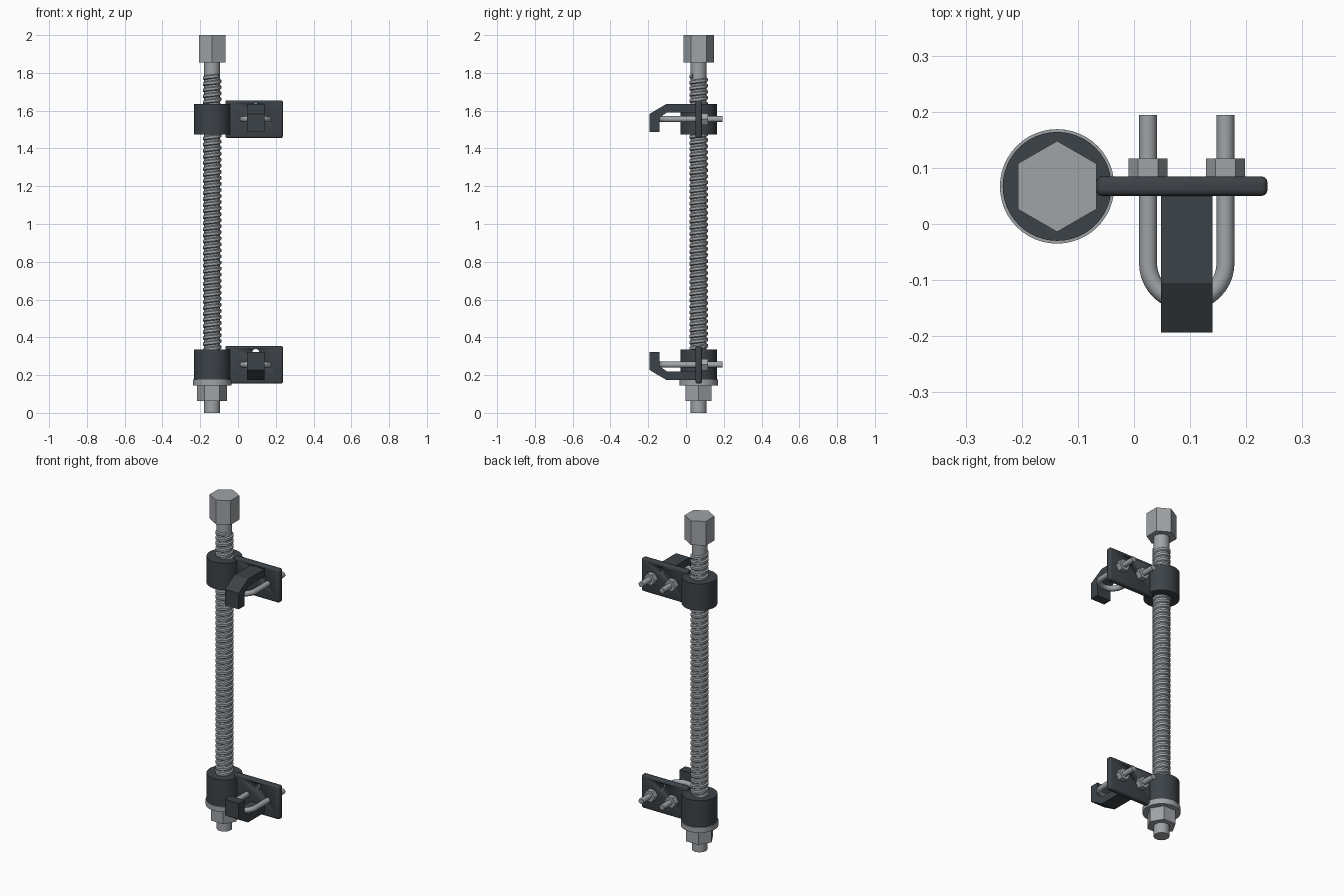
import bpy, bmesh, math
from mathutils import Vector, Matrix

if "Cube" in bpy.data.objects:
    bpy.data.objects.remove(bpy.data.objects["Cube"])


def material(name, rgb):
    m = bpy.data.materials.new(name)
    m.use_nodes = True
    m.diffuse_color = (*rgb, 1)
    m.node_tree.nodes["Principled BSDF"].inputs["Base Color"].default_value = (*rgb, 1)
    return m


STEEL = material("bare steel", (0.35, 0.37, 0.39))
DARK = material("dark painted metal", (0.046, 0.055, 0.065))
ROD_X, ROD_Y = -0.137, 0.067


def activate(ob):
    bpy.ops.object.select_all(action="DESELECT")
    ob.select_set(True)
    bpy.context.view_layer.objects.active = ob


def finish(bm, name, mat, smooth=True):
    bmesh.ops.recalc_face_normals(bm, faces=bm.faces)
    mesh = bpy.data.meshes.new(name)
    bm.to_mesh(mesh)
    bm.free()
    mesh.materials.append(mat)
    ob = bpy.data.objects.new(name, mesh)
    bpy.context.collection.objects.link(ob)
    if smooth:
        activate(ob)
        bpy.ops.object.shade_smooth_by_angle(angle=math.radians(35))
    return ob


def cylinder(name, mat, start, end, radius, sides=48, turn=0.0):
    """Prism between two points; turn spins it about its own axis."""
    a, b = Vector(start), Vector(end)
    axis = b - a
    rot = axis.to_track_quat("Z", "Y").to_matrix().to_4x4()
    bm = bmesh.new()
    bmesh.ops.create_cone(bm, cap_ends=True, segments=sides, radius1=radius, radius2=radius,
                          depth=axis.length,
                          matrix=Matrix.Translation((a + b) / 2) @ rot @ Matrix.Rotation(turn, 4, "Z"))
    return finish(bm, name, mat, sides > 8)


def on_rod(name, mat, z0, z1, radius, sides=48, turn=0.0):
    return cylinder(name, mat, (ROD_X, ROD_Y, z0), (ROD_X, ROD_Y, z1), radius, sides, turn)


def thread(name, z0, z1, pitch, inner, outer, steps=24):
    """Raised ridge swept along a right-handed helix."""
    profile = [(inner, -0.4), (outer, -0.2), (outer, 0.2), (inner, 0.4)]
    bm = bmesh.new()
    last = None
    for i in range(int((z1 - z0) / pitch * steps) + 1):
        t = i / steps * math.tau
        ring = [bm.verts.new((ROD_X + r * math.cos(t), ROD_Y + r * math.sin(t),
                              z0 + pitch * (i / steps + h))) for r, h in profile]
        if last:
            for k in range(4):
                bm.faces.new((last[k], last[k - 1], ring[k - 1], ring[k]))
        else:
            bm.faces.new(ring)
        last = ring
    bm.faces.new(last)
    return finish(bm, name, STEEL)


def plate(name, zc):
    """Rounded clamp plate with a small hole near its top edge."""
    bm = bmesh.new()
    bmesh.ops.create_cube(bm, size=1, matrix=Matrix.Translation((0.0855, 0.0675, zc))
                          @ Matrix.Diagonal((0.305, 0.035, 0.2, 1)))
    bmesh.ops.bevel(bm, geom=bm.edges[:], offset=0.011, segments=3, profile=0.5, affect="EDGES")
    ob = finish(bm, name, DARK)
    cutter = cylinder("hole_cutter", DARK, (0.094, -0.02, zc + 0.064), (0.094, 0.15, zc + 0.064), 0.019, 24)
    cutter.hide_render = True
    mod = ob.modifiers.new("hole", "BOOLEAN")
    mod.operation = "DIFFERENCE"
    mod.object = cutter
    activate(ob)
    bpy.ops.object.modifier_move_to_index(modifier=mod.name, index=0)
    bpy.ops.object.modifier_apply(modifier=mod.name)
    bpy.data.objects.remove(cutter)


def hook(name, zc, flip):
    """Bent jaw: side profile extruded across x, flipped for the lower clamp."""
    side = [(0.055, 0.08), (-0.105, 0.08), (-0.193, 0.028), (-0.193, -0.068),
            (-0.14, -0.068), (-0.14, 0.008), (-0.1, 0.036), (0.055, 0.036)]
    bm = bmesh.new()
    face = bm.faces.new([bm.verts.new((0.048, y, zc + flip * z)) for y, z in side])
    out = bmesh.ops.extrude_face_region(bm, geom=[face])
    bmesh.ops.translate(bm, vec=(0.092, 0, 0),
                        verts=[v for v in out["geom"] if isinstance(v, bmesh.types.BMVert)])
    finish(bm, name, DARK, False)


def u_bolt(name, zc):
    mid, half, bend_y, tip = 0.094, 0.069, -0.07, 0.194
    pts = [(mid + half, tip)]
    for i in range(21):
        a = math.pi * i / 20
        pts.append((mid + half * math.cos(a), bend_y - half * math.sin(a)))
    pts.append((mid - half, tip))
    cu = bpy.data.curves.new(name, "CURVE")
    cu.dimensions = "3D"
    cu.bevel_depth = 0.016
    cu.bevel_resolution = 4
    cu.use_fill_caps = True
    sp = cu.splines.new("POLY")
    sp.points.add(len(pts) - 1)
    for p, (x, y) in zip(sp.points, pts):
        p.co = (x, y, zc, 1)
    cu.materials.append(STEEL)
    ob = bpy.data.objects.new(name, cu)
    bpy.context.collection.objects.link(ob)
    activate(ob)
    bpy.ops.object.convert(target="MESH")
    bpy.ops.object.shade_smooth_by_angle(angle=math.radians(40))
    # nuts behind the plate
    for label, x in (("left", mid + half), ("right", mid - half)):
        cylinder(f"{name}_{label}_nut", STEEL, (x, 0.08, zc), (x, 0.117, zc), 0.035, 6, math.pi / 2)


# Threaded rod with its drive head, lower nut and washer
on_rod("rod", STEEL, 0, 1.9, 0.042)
thread("rod_thread", 0.22, 1.785, 0.032, 0.04, 0.0495)
on_rod("drive_head", STEEL, 1.855, 2.0, 0.081, 6)
on_rod("lower_nut", STEEL, 0.062, 0.147, 0.08, 6, math.pi / 6)
on_rod("washer", STEEL, 0.145, 0.176, 0.102)

# Two clamps, the upper jaw turned down and the lower jaw turned up
for label, zc, flip in (("upper", 1.555, 1), ("lower", 0.255, -1)):
    on_rod(f"{label}_collar", DARK, zc - 0.08, zc + 0.08, 0.097)
    plate(f"{label}_plate", zc)
    hook(f"{label}_hook", zc, flip)
    u_bolt(f"{label}_u_bolt", zc)
